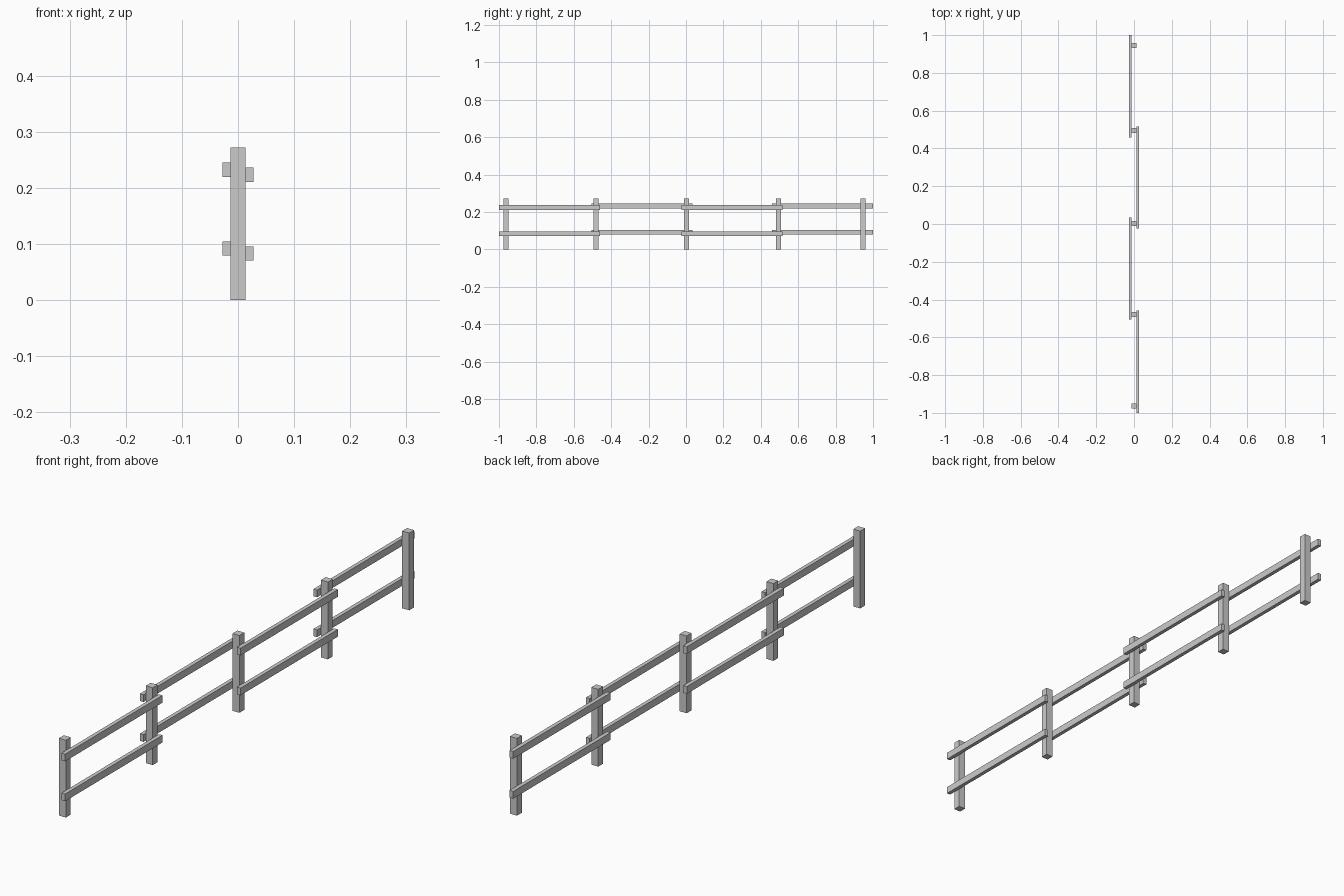
import bpy

if "Cube" in bpy.data.objects:
    bpy.data.objects.remove(bpy.data.objects["Cube"])


def box(name, x, y, z):
    """Box from (min, max) ranges on each axis."""
    bpy.ops.mesh.primitive_cube_add(size=1, location=[sum(r) / 2 for r in (x, y, z)])
    ob = bpy.context.object
    ob.name = name
    ob.scale = [r[1] - r[0] for r in (x, y, z)]
    bpy.ops.object.transform_apply(location=False, rotation=False, scale=True)
    return ob


HALF = 0.0135        # half the post thickness
OUTER = 0.0275       # outer face of the rails
POST_H = 0.272
RAIL_H = 0.0255
RAIL_L = 0.541

# Square posts
for i, y in enumerate((-0.963, -0.48, 0.002, 0.494, 0.946)):
    box(f"post_{i + 1}", (-HALF, HALF), (y - HALF, y + HALF), (0, POST_H))

# Pairs of rails, alternating sides of the posts; left ones sit a little higher
spans = ((-1.0, 1), (-0.506, -1), (-0.025, 1), (1 - RAIL_L, -1))
for i, (y0, side) in enumerate(spans):
    x = sorted((side * HALF, side * OUTER))
    lift = 0.009 if side < 0 else 0
    for label, z0 in (("lower", 0.0702), ("upper", 0.2105)):
        z = z0 + lift
        box(f"{label}_rail_{i + 1}", x, (y0, y0 + RAIL_L), (z, z + RAIL_H))
